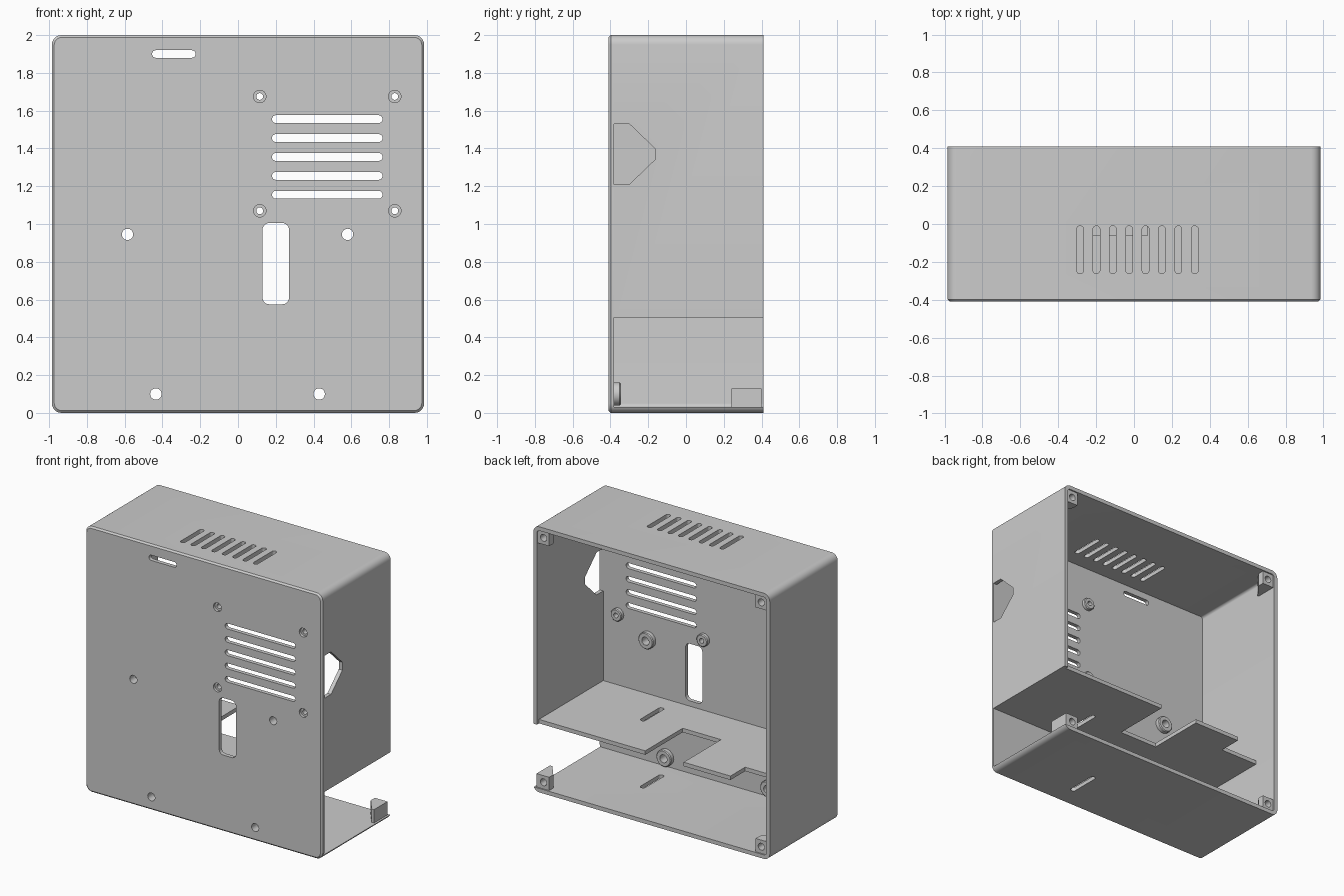
import bpy, bmesh, math
from mathutils import Vector

cube = bpy.data.objects.get("Cube")
if cube:
    bpy.data.objects.remove(cube)

grey = bpy.data.materials.new("mid grey plastic")
GREY = (0.6, 0.6, 0.6, 1)
grey.diffuse_color = GREY
grey.use_nodes = True
grey.node_tree.nodes["Principled BSDF"].inputs["Base Color"].default_value = GREY

WALL = 0.03
HALF_X, HALF_Y, TOP = 0.985, 0.41, 2.0
INNER_Y = -HALF_Y + WALL
PLACE = {"x": lambda u, v, w: (w, u, v),
         "y": lambda u, v, w: (u, w, v),
         "z": lambda u, v, w: (u, v, w)}


def rounded(u0, u1, v0, v1, r, steps=6):
    """Outline of a rounded rectangle."""
    pts = []
    corners = [(u1 - r, v1 - r), (u0 + r, v1 - r), (u0 + r, v0 + r), (u1 - r, v0 + r)]
    for k, (cu, cv) in enumerate(corners):
        for s in range(steps + 1):
            a = math.pi / 2 * (k + s / steps)
            pts.append((cu + r * math.cos(a), cv + r * math.sin(a)))
    return pts


def circle(u, v, r, n=24):
    return [(u + r * math.cos(math.tau * k / n), v + r * math.sin(math.tau * k / n))
            for k in range(n)]


def loft(bm, axis, sections, closed=False):
    """Skin (outline, depth) sections, with end caps or as a closed ring."""
    loops = [[bm.verts.new(PLACE[axis](u, v, w)) for u, v in pts] for pts, w in sections]
    pairs = list(zip(loops, loops[1:]))
    if closed:
        pairs.append((loops[-1], loops[0]))
    else:
        bm.faces.new(loops[0])
        bm.faces.new(loops[-1])
    for a, b in pairs:
        for i in range(len(a)):
            j = (i + 1) % len(a)
            bm.faces.new((a[i], a[j], b[j], b[i]))


def make(name, bm):
    bmesh.ops.recalc_face_normals(bm, faces=bm.faces)
    mesh = bpy.data.meshes.new(name)
    bm.to_mesh(mesh)
    bm.free()
    mesh.materials.append(grey)
    ob = bpy.data.objects.new(name, mesh)
    bpy.context.scene.collection.objects.link(ob)
    return ob


def prisms(name, items):
    """One object holding several (axis, outline, low, high) prisms."""
    bm = bmesh.new()
    for axis, pts, lo, hi in items:
        loft(bm, axis, [(pts, lo), (pts, hi)])
    return make(name, bm)


def cut(ob, *cutters):
    """Subtract the cutters, bake the result and drop the cutters."""
    for c in cutters:
        c.hide_render = True
        mod = ob.modifiers.new("cut", "BOOLEAN")
        mod.operation, mod.solver, mod.object = "DIFFERENCE", "EXACT", c
    bpy.context.view_layer.update()
    dg = bpy.context.evaluated_depsgraph_get()
    baked = bpy.data.meshes.new_from_object(ob.evaluated_get(dg))
    ob.modifiers.clear()
    ob.data = baked
    for c in cutters:
        bpy.data.objects.remove(c)


def smooth(ob):
    bpy.ops.object.select_all(action="DESELECT")
    ob.select_set(True)
    bpy.context.view_layer.objects.active = ob
    bpy.ops.object.shade_smooth_by_angle(angle=math.radians(30))


# Case: rounded box with a chamfered front, open at the back
bm = bmesh.new()
C = 0.012
loft(bm, "y", [(rounded(-HALF_X + C, HALF_X - C, C, TOP - C, 0.04), -HALF_Y),
               (rounded(-HALF_X, HALF_X, 0, TOP, 0.05), -HALF_Y + C),
               (rounded(-HALF_X, HALF_X, 0, TOP, 0.05), HALF_Y)])
case = make("case", bm)

cavity = prisms("cavity_cutter", [
    ("y", rounded(-HALF_X + WALL, HALF_X - WALL, WALL, TOP - WALL, 0.02), INNER_Y, 0.6)])

# Front openings: grille, slot, window and screw holes
small_holes = [(x, z) for x in (0.115, 0.83) for z in (1.07, 1.675)]
large_holes = [(x, z) for x, z in ((0.58, 0.945), (-0.585, 0.945), (0.43, 0.1), (-0.435, 0.1))]
front = [rounded(0.18, 0.765, z - 0.021, z + 0.021, 0.0205)
         for z in (1.155 + 0.1 * k for k in range(5))]
front += [rounded(-0.455, -0.225, 1.88, 1.92, 0.0195),
          rounded(0.13, 0.27, 0.575, 1.005, 0.035)]
front += [circle(x, z, 0.033) for x, z in small_holes]
front += [circle(x, z, 0.03) for x, z in large_holes]
front_cutter = prisms("front_cutter", [("y", p, -0.5, -0.36) for p in front])

# Top vents and the floor slot
vents = [("z", rounded(x - 0.018, x + 0.018, -0.262, -0.01, 0.0175), 1.9, 2.1)
         for x in (-0.285 + 0.0865 * k for k in range(8))]
slot = rounded(0.35, 0.39, -0.25, 0.0, 0.0195)
vent_cutter = prisms("vent_cutter", vents + [("z", slot, -0.1, 0.1)])

# Left wall: six-sided cable port and the large lower opening
port = [(INNER_Y, 1.21), (-0.3, 1.21), (-0.165, 1.34),
        (-0.165, 1.4), (-0.3, 1.53), (INNER_Y, 1.53)]
bay = [(INNER_Y, WALL), (0.6, WALL), (0.6, 0.505), (INNER_Y, 0.505)]
side_cutter = prisms("side_cutter", [("x", port, 0.9, 1.1), ("x", bay, 0.9, 1.1)])
cut(case, cavity, front_cutter, vent_cutter, side_cutter)
smooth(case)

# Shelf with two back notches and a slot
E, B = HALF_X - WALL / 2, 0.385
outline = [(-E, -0.39), (E, -0.39), (E, B), (0.07, B), (0.07, -0.06), (-0.25, -0.06),
           (-0.25, B), (-0.64, B), (-0.64, 0.21), (-E, 0.21)]
shelf = prisms("shelf", [("z", outline, 0.505, 0.505 + WALL)])
cut(shelf, prisms("shelf_cutter", [("z", slot, 0.4, 0.6)]))
smooth(shelf)


# Round screw bosses inside the front wall
def bosses(name, spots, outer, inner, y0, y1):
    bm = bmesh.new()
    for x, z in spots:
        loft(bm, "y", [(circle(x, z, outer), y0), (circle(x, z, outer), y1 - 0.006),
                       (circle(x, z, outer - 0.006), y1), (circle(x, z, inner), y1),
                       (circle(x, z, inner), y0)], closed=True)
    smooth(make(name, bm))


bosses("small_bosses", small_holes, 0.046, 0.018, -0.39, -0.35)
bosses("large_bosses", large_holes, 0.062, 0.03, -0.385, -0.345)

# Corner screw blocks at the back, tapering into the side walls
blocks, bores = [], []
for sx in (-1, 1):
    for z0, z1, zc in ((0.015, 0.13, 0.08), (TOP - 0.13, TOP - 0.015, TOP - 0.08)):
        plan = [(sx * x, y) for x, y in
                ((0.965, 0.4), (0.86, 0.4), (0.86, 0.35), (0.945, 0.24), (0.965, 0.24))]
        blocks.append(("z", plan, z0, z1))
        bores.append(("y", circle(sx * 0.907, zc, 0.026), 0.3, 0.6))
corner_blocks = prisms("corner_blocks", blocks)
cut(corner_blocks, prisms("bore_cutter", bores))
smooth(corner_blocks)
